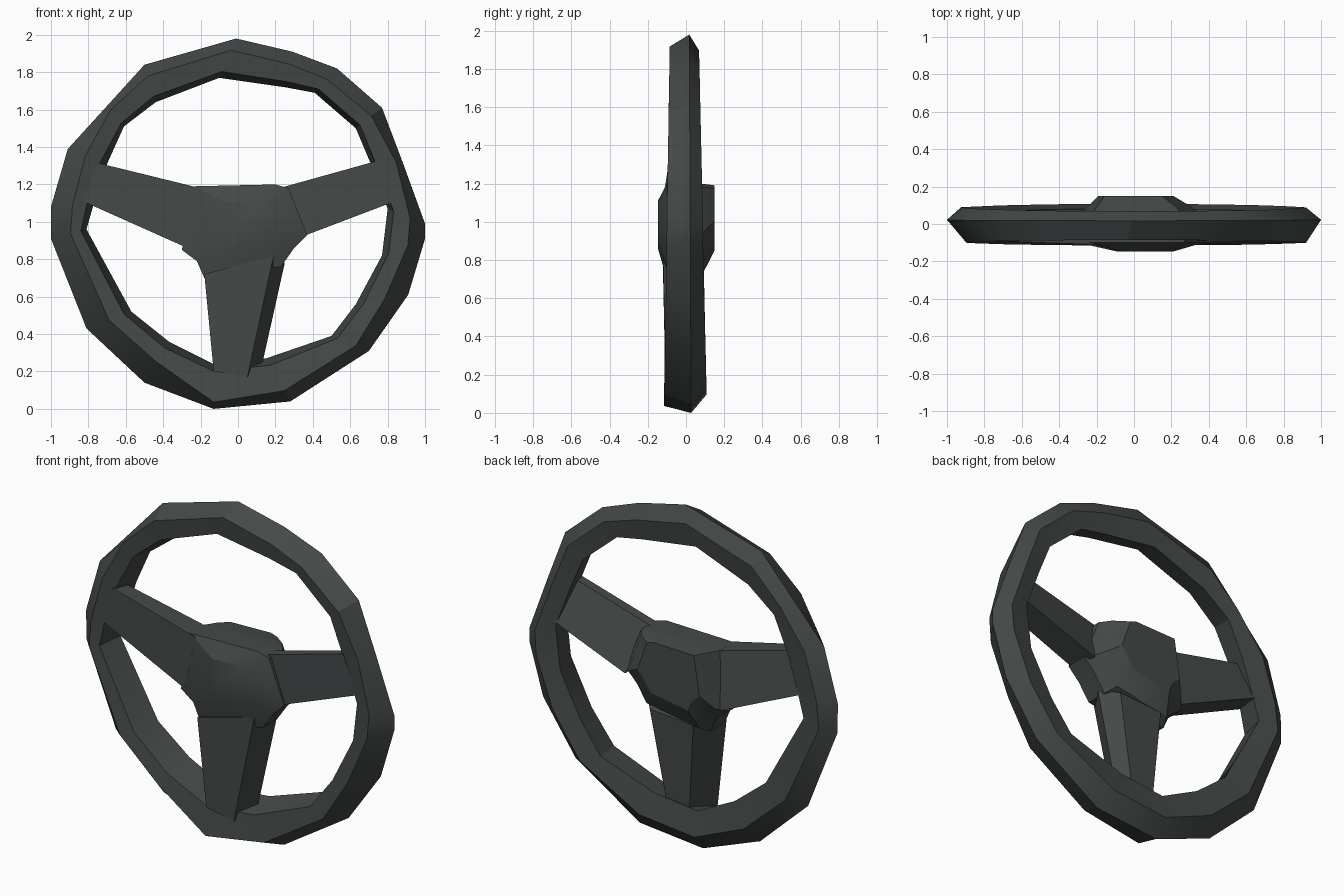
import bpy
import bmesh
import math

cube = bpy.data.objects.get("Cube")
if cube:
    bpy.data.objects.remove(cube, do_unlink=True)

rubber = bpy.data.materials.new("dark_grey_rubber")
rubber.use_nodes = True
colour = (0.058, 0.067, 0.065, 1)
rubber.diffuse_color = colour
shader = next(n for n in rubber.node_tree.nodes if n.type == "BSDF_PRINCIPLED")
shader.inputs["Base Color"].default_value = colour
shader.inputs["Roughness"].default_value = 0.8


def loft(name, rings, closed=False):
    """Skin a series of equal-length point rings, capped unless closed."""
    bm = bmesh.new()
    loops = [[bm.verts.new(p) for p in ring] for ring in rings]
    pairs = list(zip(loops, loops[1:]))
    if closed:
        pairs.append((loops[-1], loops[0]))
    else:
        bm.faces.new(loops[0])
        bm.faces.new(loops[-1])
    for a, b in pairs:
        for i in range(len(a)):
            j = (i + 1) % len(a)
            bm.faces.new((a[i], a[j], b[j], b[i]))
    bmesh.ops.recalc_face_normals(bm, faces=bm.faces)
    mesh = bpy.data.meshes.new(name)
    bm.to_mesh(mesh)
    bm.free()
    mesh.materials.append(rubber)
    obj = bpy.data.objects.new(name, mesh)
    bpy.context.collection.objects.link(obj)
    bpy.ops.object.select_all(action="DESELECT")
    obj.select_set(True)
    bpy.context.view_layer.objects.active = obj
    bpy.ops.object.shade_smooth_by_angle(angle=math.radians(24))
    return obj


# Rim: uneven facets; outer (x, z), inner (x, z) and how far in the front crest lies
stations = [
    ((-.01, 1.98), (-.1, 1.77), .3), ((.29, 1.91), (.25, 1.72), .35),
    ((.53, 1.82), (.41, 1.69), .45), ((.77, 1.61), (.63, 1.5), .4),
    ((.88, 1.32), (.71, 1.31), .2), ((1, .99), (.8, 1.07), .4),
    ((1, .91), (.77, .82), .4), ((.91, .61), (.63, .56), .45),
    ((.7, .31), (.5, .39), .35), ((.28, .04), (.15, .27), .25),
    ((-.13, 0), (-.13, .24), .15), ((-.5, .14), (-.37, .36), .5),
    ((-.81, .43), (-.57, .52), .5), ((-1, .91), (-.81, .96), .55),
    ((-1, 1.08), (-.77, 1.1), .5), ((-.91, 1.39), (-.7, 1.31), .45),
    ((-.7, 1.62), (-.61, 1.51), .2), ((-.5, 1.84), (-.44, 1.64), .3),
]


def rim_ring(outer, inner, crest):
    front = -.115 + .015 * outer[1]
    back = .108 - .02 * outer[1]
    # outer edge, front crest, front inner edge, back inner edge, back crest
    section = [(0, .25 * back), (crest, front), (.84, .85 * front),
               (1, .75 * back), (.4, back)]
    return [(outer[0] + t * (inner[0] - outer[0]), y,
             outer[1] + t * (inner[1] - outer[1])) for t, y in section]


loft("rim", [rim_ring(*s) for s in stations], closed=True)

# Hub: raised front pad, straight body, domed back
outline = [(-.24, 1.19), (.2, 1.2), (.27, 1.18), (.37, .93), (.3, .86),
           (.23, .76), (-.18, .7), (-.22, .79), (-.3, .85)]


def hub_ring(y, wide, tall, cx, cz):
    return [(cx + wide * (x - cx), y, cz + tall * (z - cz)) for x, z in outline]


loft("hub", [hub_ring(-.147, .45, .5, .08, 1.02), hub_ring(-.1, 1, 1, 0, 1),
             hub_ring(.03, 1, 1, 0, 1), hub_ring(.09, .84, .93, 0, 1.18),
             hub_ring(.15, .6, .68, -.03, 1.17)])


# Spokes: bars from inside the hub to inside the rim, tapering to the back
def spoke(name, hub_points, rim_points, hub_depths, rim_depths):
    loft(name, [[(x, y, z) for (x, z), y in zip(points, depths)]
                for points, depths in ((hub_points, hub_depths),
                                       (rim_points, rim_depths))])


right_hub, right_rim = [(-.2, 1.18), (-.27, .86)], [(-.75, 1.315), (-.83, 1.11)]
spoke("right_spoke", right_hub + right_hub[::-1], right_rim + right_rim[::-1],
      (-.11, -.108, .07, .03), (-.09, -.09, .07, .0))

left_hub, left_rim = [(.22, 1.18), (.34, .92)], [(.74, 1.325), (.84, 1.11)]
spoke("left_spoke", left_hub + left_hub[::-1], left_rim + left_rim[::-1],
      (-.08, -.09, .08, -.02), (-.085, -.085, .07, -.03))

spoke("lower_spoke",
      [(-.18, .72), (.19, .82), (.25, .78), (.17, .76), (-.11, .74)],
      [(-.13, .2), (.05, .17), (.125, .22), (.07, .2), (-.07, .2)],
      (-.12, -.12, .0, .09, .09), (-.108, -.108, .0, .07, .07))
